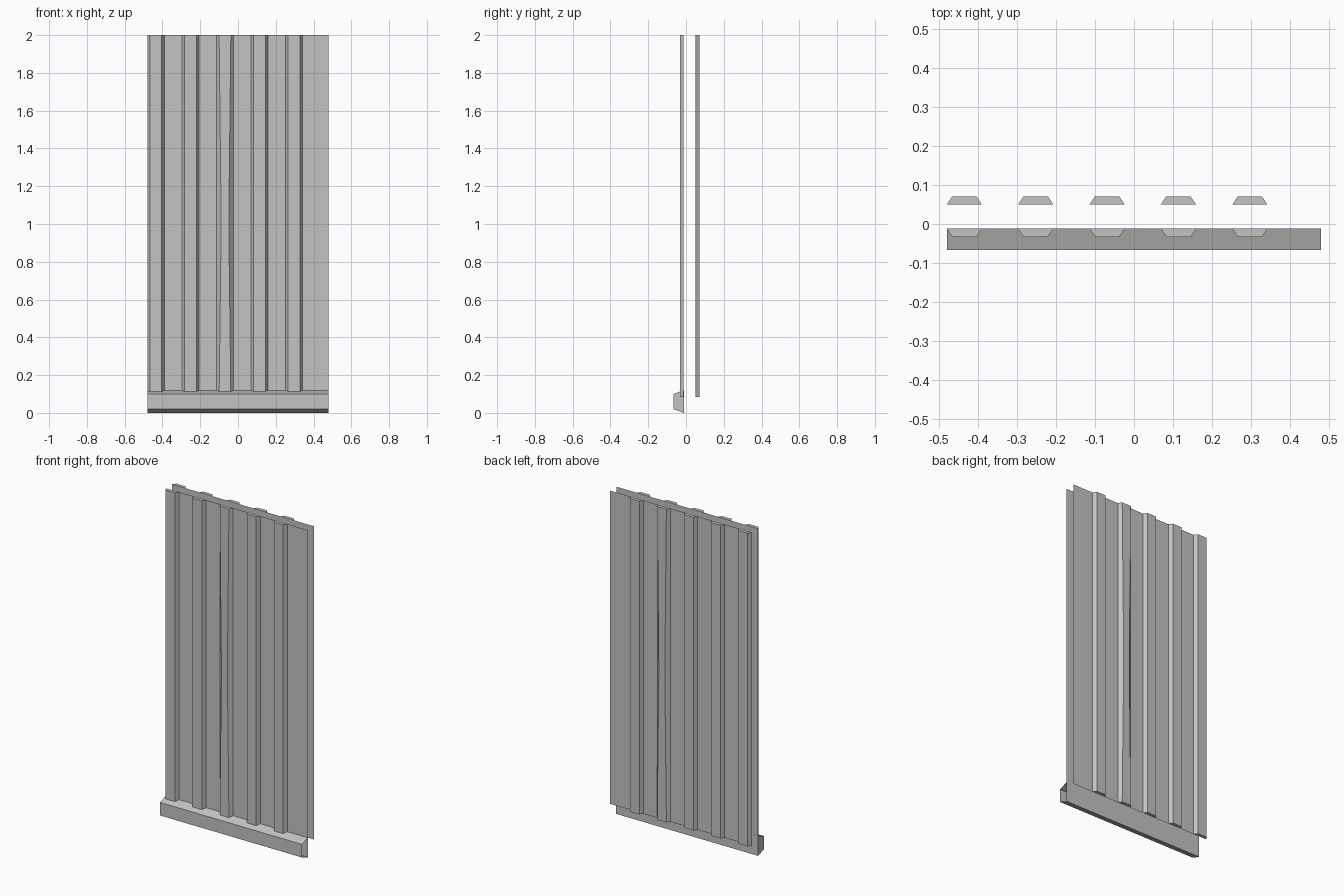
import bpy
import bmesh

if "Cube" in bpy.data.objects:
    bpy.data.objects.remove(bpy.data.objects["Cube"])

steel = bpy.data.materials.new("grey_steel")
steel.use_nodes = True
GREY = (0.55, 0.55, 0.55, 1.0)
steel.diffuse_color = GREY
steel.node_tree.nodes["Principled BSDF"].inputs["Base Color"].default_value = GREY

HALF, BOTTOM, TOP = 0.48, 0.085, 2.0
PITCH, RIB, BEVEL, DEPTH = 0.183, 0.09, 0.014, 0.021


def finish(name, bm):
    mesh = bpy.data.meshes.new(name)
    bm.to_mesh(mesh)
    bm.free()
    mesh.materials.append(steel)
    obj = bpy.data.objects.new(name, mesh)
    bpy.context.collection.objects.link(obj)
    return obj


def bridge(bm, a, b):
    """Join two rings of vertices with quads."""
    for i in range(len(a)):
        j = (i + 1) % len(a)
        bm.faces.new((a[i], a[j], b[j], b[i]))


# Flat sheet with trapezoid ribs on its outer side
def ribbed_panel(name, y, side, dented):
    bm = bmesh.new()
    sheet = [(-HALF, BOTTOM), (HALF, BOTTOM), (HALF, TOP), (-HALF, TOP)]
    corners = [bm.verts.new((x, y, z)) for x, z in sheet]
    bm.faces.new(corners if side < 0 else corners[::-1])

    for n in range(5):
        left = -HALF + n * PITCH
        right = left + RIB
        # one rib has a crest pinched at mid height
        levels = [(BOTTOM, 0), (TOP, 0)]
        if n == dented:
            levels.insert(1, (1.0, 0.011))
        rings = []
        for z, pinch in levels:
            inset = BEVEL + pinch
            outline = [(left, y), (left + inset, y + side * DEPTH),
                       (right - inset, y + side * DEPTH), (right, y)]
            rings.append([bm.verts.new((x, d, z)) for x, d in outline])
        for a, b in zip(rings, rings[1:]):
            bridge(bm, a, b)
        caps = [bm.faces.new(rings[0]), bm.faces.new(rings[-1])]
        rib_faces = {f for ring in rings for v in ring for f in v.link_faces}
        bmesh.ops.recalc_face_normals(bm, faces=list(rib_faces | set(caps)))
    return finish(name, bm)


ribbed_panel("front_ribbed_panel", -0.012, -1, 2)
ribbed_panel("back_ribbed_panel", 0.05, 1, 3)

# Sloped sill along the foot of the front panel, open at its left end
bm = bmesh.new()
profile = [(-0.011, 0), (-0.067, 0.02), (-0.067, 0.10), (-0.011, 0.12)]
ends = [[bm.verts.new((x, y, z)) for y, z in profile] for x in (-HALF, HALF)]
bridge(bm, *ends)
bm.faces.new(ends[0])
bmesh.ops.recalc_face_normals(bm, faces=bm.faces)
finish("bottom_sill", bm)
